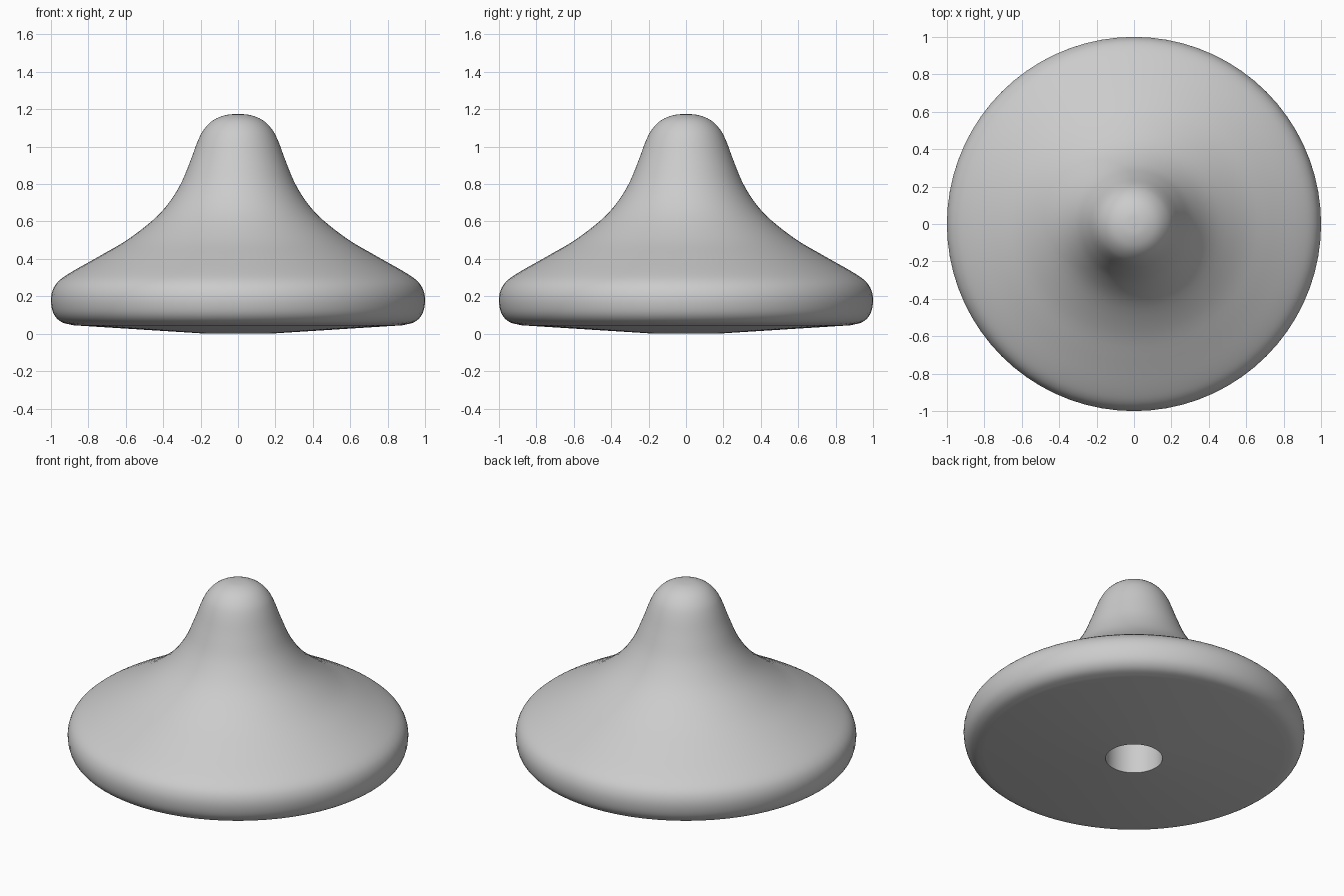
import bpy, bmesh, math
from mathutils import Vector

old = bpy.data.objects.get("Cube")
if old:
    bpy.data.objects.remove(old, do_unlink=True)

SEGMENTS = 72

grey = bpy.data.materials.new("light grey")
grey.use_nodes = True
colour = (0.6, 0.6, 0.6, 1)
grey.diffuse_color = colour
grey.node_tree.nodes["Principled BSDF"].inputs["Base Color"].default_value = colour


def smooth_path(points, steps=4):
    """Catmull-Rom curve through the points."""
    pts = [Vector(p) for p in points]
    pts = [2 * pts[0] - pts[1]] + pts + [2 * pts[-1] - pts[-2]]
    path = []
    for a, b, c, d in zip(pts, pts[1:], pts[2:], pts[3:]):
        for i in range(steps):
            t = i / steps
            path.append(0.5 * (2 * b + (c - a) * t + (2 * a - 5 * b + 4 * c - d) * t**2
                               + (3 * b - a - 3 * c + d) * t**3))
    return path + [pts[-2]]


def lathe(name, profile):
    """Turn a radius/height profile around the z axis."""
    bm = bmesh.new()
    verts = [bm.verts.new((r, 0, z)) for r, z in profile]
    edges = [bm.edges.new(pair) for pair in zip(verts, verts[1:])]
    bmesh.ops.spin(bm, geom=verts + edges, cent=(0, 0, 0), axis=(0, 0, 1),
                   angle=math.tau, steps=SEGMENTS, use_merge=True)
    bmesh.ops.remove_doubles(bm, verts=bm.verts, dist=0.0005)
    bmesh.ops.recalc_face_normals(bm, faces=bm.faces)
    mesh = bpy.data.meshes.new(name)
    bm.to_mesh(mesh)
    bm.free()
    mesh.materials.append(grey)
    obj = bpy.data.objects.new(name, mesh)
    bpy.context.collection.objects.link(obj)
    bpy.ops.object.select_all(action='DESELECT')
    obj.select_set(True)
    bpy.context.view_layer.objects.active = obj
    bpy.ops.object.shade_smooth_by_angle(angle=math.radians(40))
    return obj


# Outer bell: domed tip, flared skirt and rounded rim
bell = smooth_path([
    (0, 1.175), (0.065, 1.169), (0.13, 1.143), (0.18, 1.095), (0.215, 1.03),
    (0.26, 0.91), (0.32, 0.775), (0.42, 0.64), (0.58, 0.51), (0.74, 0.415),
    (0.89, 0.33), (0.96, 0.28), (0.992, 0.23), (1, 0.17), (0.985, 0.105),
    (0.945, 0.063), (0.88, 0.045)])

# Shallow conical underside with a blind round socket
underside = [(0.167, 0), (0.167, 0.6), (0, 0.6)]

lathe("knob_body", [tuple(p) for p in bell] + underside)
